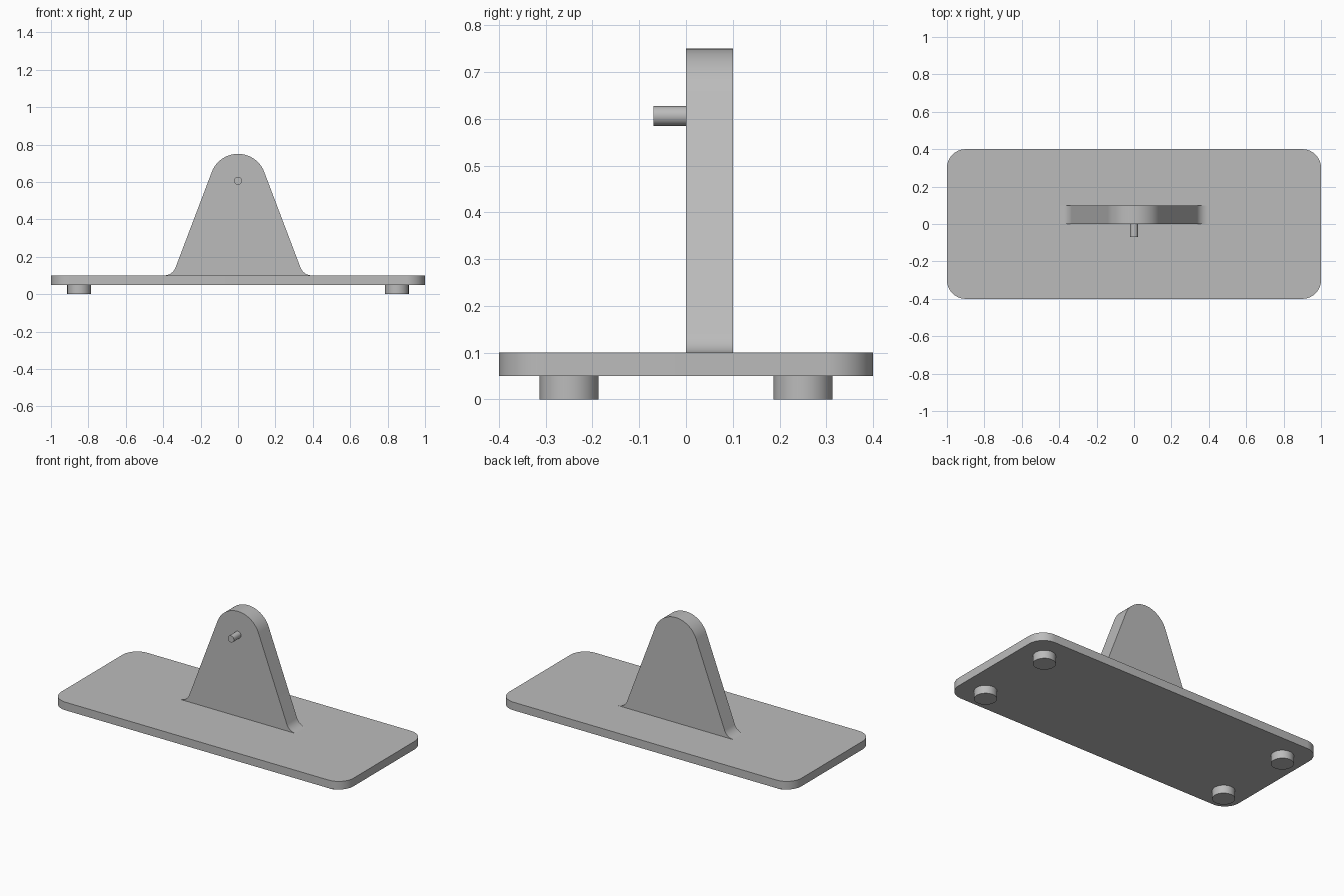
import bpy, bmesh
from math import pi, sin, cos, tan, asin, atan2, hypot, radians
from mathutils import Vector

cube = bpy.data.objects.get("Cube")
if cube:
    bpy.data.objects.remove(cube)

grey = bpy.data.materials.new("plain grey")
grey.use_nodes = True
COLOUR = (0.5, 0.5, 0.5, 1)
grey.diffuse_color = COLOUR
grey.node_tree.nodes["Principled BSDF"].inputs["Base Color"].default_value = COLOUR


def arc(cx, cy, r, start, end, n=16):
    """Points along a circular arc."""
    angles = [start + (end - start) * i / n for i in range(n + 1)]
    return [(cx + r * cos(a), cy + r * sin(a)) for a in angles]


def extrude(name, outline, place, depth):
    """Solid made by placing a flat outline and sweeping it along depth."""
    bm = bmesh.new()
    face = bm.faces.new([bm.verts.new(place(u, v)) for u, v in outline])
    swept = bmesh.ops.extrude_face_region(bm, geom=[face], use_keep_orig=True)
    moved = [g for g in swept["geom"] if isinstance(g, bmesh.types.BMVert)]
    bmesh.ops.translate(bm, verts=moved, vec=Vector(depth))
    bmesh.ops.recalc_face_normals(bm, faces=bm.faces)
    mesh = bpy.data.meshes.new(name)
    bm.to_mesh(mesh)
    bm.free()
    mesh.materials.append(grey)
    obj = bpy.data.objects.new(name, mesh)
    bpy.context.collection.objects.link(obj)
    bpy.ops.object.select_all(action="DESELECT")
    obj.select_set(True)
    bpy.context.view_layer.objects.active = obj
    bpy.ops.object.shade_smooth_by_angle(angle=radians(30))
    return obj


def circle(cx, cy, r, n=48):
    return arc(cx, cy, r, 0, 2 * pi, n)[:-1]


# Base plate with rounded corners
corner = 0.1
plate = []
for i, (sx, sy) in enumerate([(1, 1), (-1, 1), (-1, -1), (1, -1)]):
    plate += arc(sx * (1 - corner), sy * (0.4 - corner), corner,
                 i * pi / 2, (i + 1) * pi / 2)
extrude("base_plate", plate, lambda u, v: (u, v, 0.05), (0, 0, 0.05))

# Four round feet
for side, sx in (("left", 1), ("right", -1)):
    for end, sy in (("front", -1), ("back", 1)):
        extrude(f"{end}_{side}_foot", circle(sx * 0.85, sy * 0.25, 0.063),
                lambda u, v: (u, v, 0), (0, 0, 0.05))

# Upright: round top, tangent sloping sides, flared fillets at the base
half, base_z, top_z, top_r, fillet = 0.35, 0.1, 0.6, 0.15, 0.065
rise = top_z - base_z
lean = atan2(half, rise) - asin(top_r / hypot(half, rise))
flare_x = half + fillet * tan(pi / 4 - lean / 2)
right_half = arc(flare_x, base_z + fillet, fillet, -pi / 2, -pi - lean * -1, 12)
right_half += arc(0, top_z, top_r, lean, pi / 2, 20)
outline = right_half + [(-x, z) for x, z in reversed(right_half[:-1])]
extrude("upright", outline, lambda u, v: (u, 0, v), (0, 0.1, 0))

# Small round peg on the front of the upright
extrude("peg", circle(0, 0.606, 0.021, 32), lambda u, v: (u, -0.07, v), (0, 0.07, 0))
